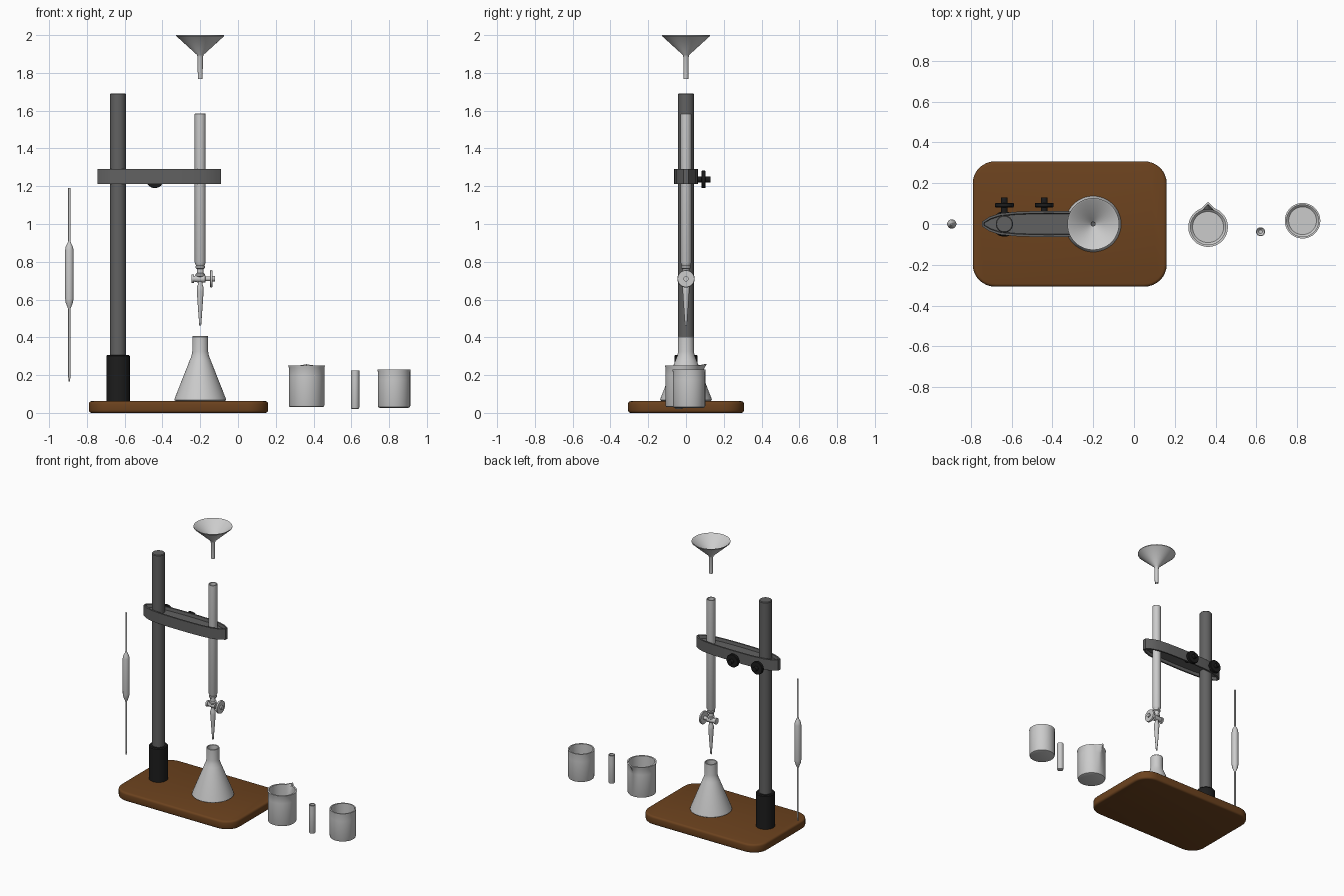
import bpy, bmesh, math
from mathutils import Matrix, Vector

if "Cube" in bpy.data.objects:
    bpy.data.objects.remove(bpy.data.objects["Cube"])


def material(name, rgb):
    m = bpy.data.materials.new(name)
    m.diffuse_color = (*rgb, 1)
    m.use_nodes = True
    m.node_tree.nodes["Principled BSDF"].inputs["Base Color"].default_value = m.diffuse_color
    return m


WOOD = material("wood", (0.15, 0.055, 0.013))
STEEL = material("dark_steel", (0.12, 0.12, 0.12))
BLACK = material("black_plastic", (0.012, 0.012, 0.012))


def finish(bm, name, mat=None, angle=35):
    bmesh.ops.recalc_face_normals(bm, faces=bm.faces)
    me = bpy.data.meshes.new(name)
    bm.to_mesh(me)
    bm.free()
    ob = bpy.data.objects.new(name, me)
    bpy.context.collection.objects.link(ob)
    if mat:
        me.materials.append(mat)
    bpy.ops.object.select_all(action='DESELECT')
    ob.select_set(True)
    bpy.context.view_layer.objects.active = ob
    bpy.ops.object.shade_smooth_by_angle(angle=math.radians(angle))
    return ob


def lathe(name, profile, loc, mat=None, rot=None, segs=48, deform=None):
    """Revolve (radius, height) points; radius 0 closes to a single vertex."""
    bm = bmesh.new()
    rings = []
    for r, z in profile:
        if r == 0:
            rings.append([bm.verts.new((0, 0, z))] * segs)
        else:
            rings.append([bm.verts.new((r * math.cos(2 * math.pi * i / segs),
                                        r * math.sin(2 * math.pi * i / segs), z))
                          for i in range(segs)])
    for a, b in zip(rings, rings[1:]):
        for i in range(segs):
            j = (i + 1) % segs
            quad = list(dict.fromkeys((a[i], a[j], b[j], b[i])))
            if len(quad) > 2:
                bm.faces.new(quad)
    bmesh.ops.remove_doubles(bm, verts=bm.verts, dist=1e-5)
    if deform:
        for v in bm.verts:
            deform(v)
    bmesh.ops.transform(bm, matrix=Matrix.Translation(loc) @ (rot or Matrix()), verts=bm.verts)
    return finish(bm, name, mat)


def prism(outline, z0, z1):
    bm = bmesh.new()
    f = bm.faces.new([bm.verts.new((x, y, z0)) for x, y in outline])
    top = bmesh.ops.extrude_face_region(bm, geom=[f])['geom']
    bmesh.ops.translate(bm, vec=(0, 0, z1 - z0),
                        verts=[g for g in top if isinstance(g, bmesh.types.BMVert)])
    bmesh.ops.recalc_face_normals(bm, faces=bm.faces)
    return bm


# wooden base board with round corners and eased edges
outline = []
for k, (cx, cy) in enumerate([(0.05, 0.2), (-0.68, 0.2), (-0.68, -0.2), (0.05, -0.2)]):
    for i in range(9):
        a = math.pi / 2 * (k + i / 8)
        outline.append((cx + 0.11 * math.cos(a), cy + 0.107 * math.sin(a)))
bm = prism(outline, 0, 0.062)
rim = [e for e in bm.edges if abs(e.verts[0].co.z - e.verts[1].co.z) < 1e-5]
bmesh.ops.bevel(bm, geom=rim, offset=0.014, segments=3, profile=0.5, affect='EDGES')
finish(bm, "base_board", WOOD)

# upright rod and its socket
lathe("stand_rod", [(0, 0.06), (0.042, 0.06), (0.042, 1.687), (0.038, 1.692), (0, 1.692)],
      (-0.635, 0, 0), STEEL)
lathe("rod_socket", [(0, 0.055), (0.062, 0.055), (0.062, 0.3), (0.057, 0.306), (0, 0.306)],
      (-0.635, 0, 0), BLACK)

# lens-shaped clamp arm with recessed top and bottom
half = [(-0.327, 0.012), (-0.29, 0.036), (-0.24, 0.052), (-0.16, 0.060), (-0.08, 0.063), (0, 0.064)]
side = half + [(-x, y) for x, y in half[-2::-1]]
outline = [(x - 0.4175, y) for x, y in side + [(x, -y) for x, y in reversed(side)]]
bm = prism(outline, 1.213, 1.29)
for f in [f for f in bm.faces if abs(f.normal.z) > 0.9]:
    n = f.normal.copy()
    bmesh.ops.inset_region(bm, faces=[f], thickness=0.011)
    inner = bmesh.ops.inset_region(bm, faces=[f], thickness=0.003)
    bmesh.ops.translate(bm, vec=n * -0.022, verts=f.verts)
finish(bm, "clamp_arm", STEEL)

# thumbscrews on the back of the clamp
to_back = Matrix.Rotation(-math.pi / 2, 4, 'X')
for name, x in (("rod_thumbscrew", -0.635), ("clamp_thumbscrew", -0.44)):
    lathe(name, [(0, 0.03), (0.016, 0.03), (0.016, 0.081), (0.043, 0.081), (0.046, 0.085),
                 (0.046, 0.1), (0.043, 0.104), (0.016, 0.104), (0.016, 0.13), (0, 0.13)],
          (x, 0, 1.236), BLACK, to_back, 32)

# burette: open tube, beaded neck, drip tip
BX = -0.2
lathe("burette_tube", [(0, 0.78), (0.022, 0.78), (0.029, 0.795), (0.029, 1.582), (0.026, 1.585),
                       (0.023, 1.582), (0.023, 0.81), (0, 0.8)], (BX, 0, 0))
lathe("burette_neck", [(0, 0.79), (0.018, 0.79), (0.018, 0.782), (0.026, 0.777), (0.026, 0.768),
                       (0.018, 0.762), (0.018, 0.74), (0.024, 0.735), (0.024, 0.725),
                       (0.015, 0.718), (0, 0.718)], (BX, 0, 0), segs=32)
lathe("burette_tip", [(0, 0.72), (0.013, 0.72), (0.012, 0.68), (0.018, 0.665), (0.018, 0.645),
                      (0.013, 0.57), (0.006, 0.475), (0.005, 0.462), (0, 0.462)],
      (BX, 0, 0), segs=32)

# stopcock across the neck, with round handle
to_right = Matrix.Rotation(math.pi / 2, 4, 'Y')
lathe("stopcock", [(0, -0.046), (0.022, -0.046), (0.022, -0.034), (0.015, -0.032), (0.018, -0.022),
                   (0.021, 0.026), (0.013, 0.028), (0.013, 0.052), (0.044, 0.052),
                   (0.046, 0.055), (0.044, 0.066), (0.014, 0.066), (0.014, 0.077), (0, 0.077)],
      (BX, 0, 0.71), rot=to_right, segs=32)

# conical flask, hollow
lathe("conical_flask", [(0, 0.062), (0.128, 0.062), (0.137, 0.068), (0.134, 0.08), (0.055, 0.28),
                        (0.046, 0.302), (0.042, 0.325), (0.042, 0.403), (0.039, 0.407),
                        (0.035, 0.403), (0.035, 0.325), (0.047, 0.28), (0.124, 0.08), (0, 0.072)],
      (BX, 0, 0))

# funnel hovering above the burette
lathe("funnel", [(0.127, 2.0), (0.127, 1.995), (0.018, 1.896), (0.0145, 1.885), (0.0125, 1.768),
                 (0.009, 1.768), (0.010, 1.89), (0.119, 1.997), (0.127, 2.0)], (BX, 0, 0))


# open-topped vessels
def vessel(name, r, z0, z1, loc, wall=0.008, lip=0.0, curve=0.01, deform=None):
    zs = z1 - 0.055
    return lathe(name, [(0, z0), (r - curve, z0), (r - curve * 0.3, z0 + curve * 0.3),
                        (r, z0 + curve), (r, zs), (r, z1 - 0.012), (r + lip, z1 - 0.005),
                        (r + lip, z1), (r - wall, z1), (r - wall, zs),
                        (r - wall, z0 + wall + curve), (r - wall - curve, z0 + wall), (0, z0 + wall)],
                 loc, segs=64, deform=deform)


def pull_spout(v):
    a = math.atan2(v.co.y, v.co.x) - math.pi / 2
    t = max(0, 1 - abs(a) / 0.32) * min(1, max(0, (v.co.z - 0.198) / 0.05))
    if v.co.xy.length > 0.05 and t > 0:
        v.co.y += 0.026 * t
        v.co.z += 0.006 * t


vessel("spouted_beaker", 0.094, 0.03, 0.252, (0.363, -0.015, 0), lip=0.003, deform=pull_spout)
vessel("plain_beaker", 0.086, 0.027, 0.231, (0.826, 0.016, 0), lip=0.001)
vessel("test_tube", 0.022, 0.02, 0.224, (0.62, -0.038, 0), wall=0.005, curve=0.008)

# volumetric pipette, symmetric bulb profile swept round
lathe("pipette", [(0, 0.165), (0.003, 0.165), (0.006, 0.19), (0.006, 0.55), (0.009, 0.558),
                  (0.019, 0.583), (0.0225, 0.605), (0.0225, 0.86), (0.019, 0.88), (0.009, 0.9),
                  (0.006, 0.91), (0.006, 1.19), (0, 1.19)], (-0.893, 0, 0), segs=32)
